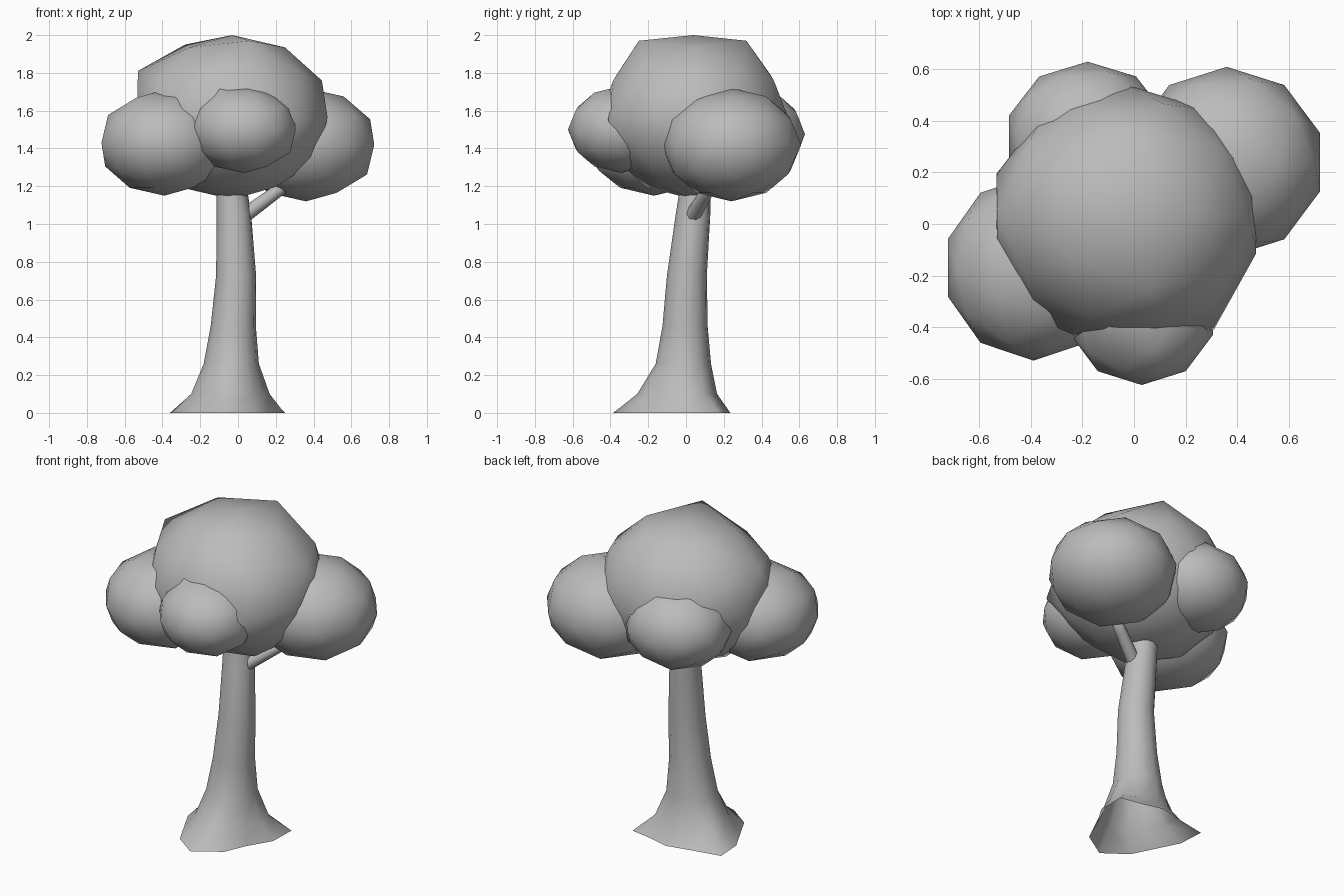
import bpy, bmesh, math
from mathutils import Vector

cube = bpy.data.objects.get("Cube")
if cube:
    bpy.data.objects.remove(cube, do_unlink=True)

# One plain grey for the whole tree
grey = bpy.data.materials.new("plain_grey")
grey.use_nodes = True
grey.diffuse_color = (0.5, 0.5, 0.5, 1)
grey.node_tree.nodes["Principled BSDF"].inputs["Base Color"].default_value = (0.5, 0.5, 0.5, 1)


def finish(bm, name):
    bmesh.ops.recalc_face_normals(bm, faces=bm.faces)
    for face in bm.faces:
        face.smooth = True
    mesh = bpy.data.meshes.new(name)
    bm.to_mesh(mesh)
    bm.free()
    mesh.materials.append(grey)
    obj = bpy.data.objects.new(name, mesh)
    bpy.context.collection.objects.link(obj)
    return obj


def leaf_clump(name, centre, radii, pulls=()):
    """Low-poly ball; each pull drags its nearest vertex to a point."""
    bm = bmesh.new()
    bmesh.ops.create_icosphere(bm, subdivisions=2, radius=1)
    for v in bm.verts:
        v.co = Vector(c + r * p for c, r, p in zip(centre, radii, v.co))
    for pull in pulls:
        target = Vector(pull)
        min(bm.verts, key=lambda v: (v.co - target).length).co = target
    return finish(bm, name)


def loft(name, rings):
    """Skin a list of equal-length point rings and close the last one."""
    bm = bmesh.new()
    loops = [[bm.verts.new(p) for p in ring] for ring in rings]
    for low, high in zip(loops, loops[1:]):
        for i in range(len(low)):
            j = (i + 1) % len(low)
            bm.faces.new((low[i], low[j], high[j], high[i]))
    bm.faces.new(loops[-1])
    return finish(bm, name)


# Foliage
leaf_clump("main_foliage", (-0.03, 0.04, 1.565), (0.53, 0.5, 0.435),
           [(0.31, -0.41, 1.55), (-0.35, -0.42, 1.53), (-0.53, 0.03, 1.81),
            (0.05, 0.32, 1.97), (0.06, -0.25, 1.97), (-0.28, 0.2, 1.95)])
leaf_clump("right_foliage", (-0.39, -0.17, 1.43), (0.35, 0.36, 0.28))
leaf_clump("left_foliage", (0.36, 0.24, 1.42), (0.38, 0.37, 0.30))
leaf_clump("front_foliage", (0.03, -0.345, 1.50), (0.29, 0.28, 0.23),
           [(-0.11, -0.34, 1.75)])
leaf_clump("back_foliage", (-0.18, 0.33, 1.475), (0.32, 0.30, 0.255))

# Trunk: spreading root outline blending into a leaning round stem
roots = [(.245, 0), (.25, .175), (.11, .20), (-.02, .235), (-.18, .20), (-.36, .165),
         (-.35, 0), (-.28, -.14), (-.21, -.28), (-.065, -.385), (.10, -.28), (.155, -.15)]
# height, centre x, centre y, radius, share of root outline
stem = [(0.10, -.035, -.035, .17, .3), (0.26, -.035, -.012, .142, .03),
        (0.46, -.025, -.005, .12, 0), (0.73, -.01, .005, .106, 0),
        (1.05, -.022, .037, .092, 0), (1.17, -.032, .047, .083, 0),
        (1.30, -.035, .05, .08, 0)]
rings = [[(x, y, 0) for x, y in roots]]
for z, cx, cy, r, share in stem:
    ring = []
    for i, (rx, ry) in enumerate(roots):
        a = math.radians(5 + 30 * i)
        ring.append((cx + r * math.cos(a) + share * (rx - cx - r * math.cos(a)),
                     cy + r * math.sin(a) + share * (ry - cy - r * math.sin(a)), z))
    rings.append(ring)
loft("trunk", rings)

# Side branch reaching into the left foliage
start, end = Vector((0.02, 0.03, 1.035)), Vector((0.34, 0.17, 1.27))
turn = (end - start).to_track_quat('Z', 'Y')
branch = []
for t, r in ((0, .042), (0.5, .036), (1, .03)):
    branch.append([start.lerp(end, t) + turn @ Vector((r * math.cos(a), r * math.sin(a), 0))
                   for a in (math.tau * i / 8 for i in range(8))])
loft("branch", branch)
